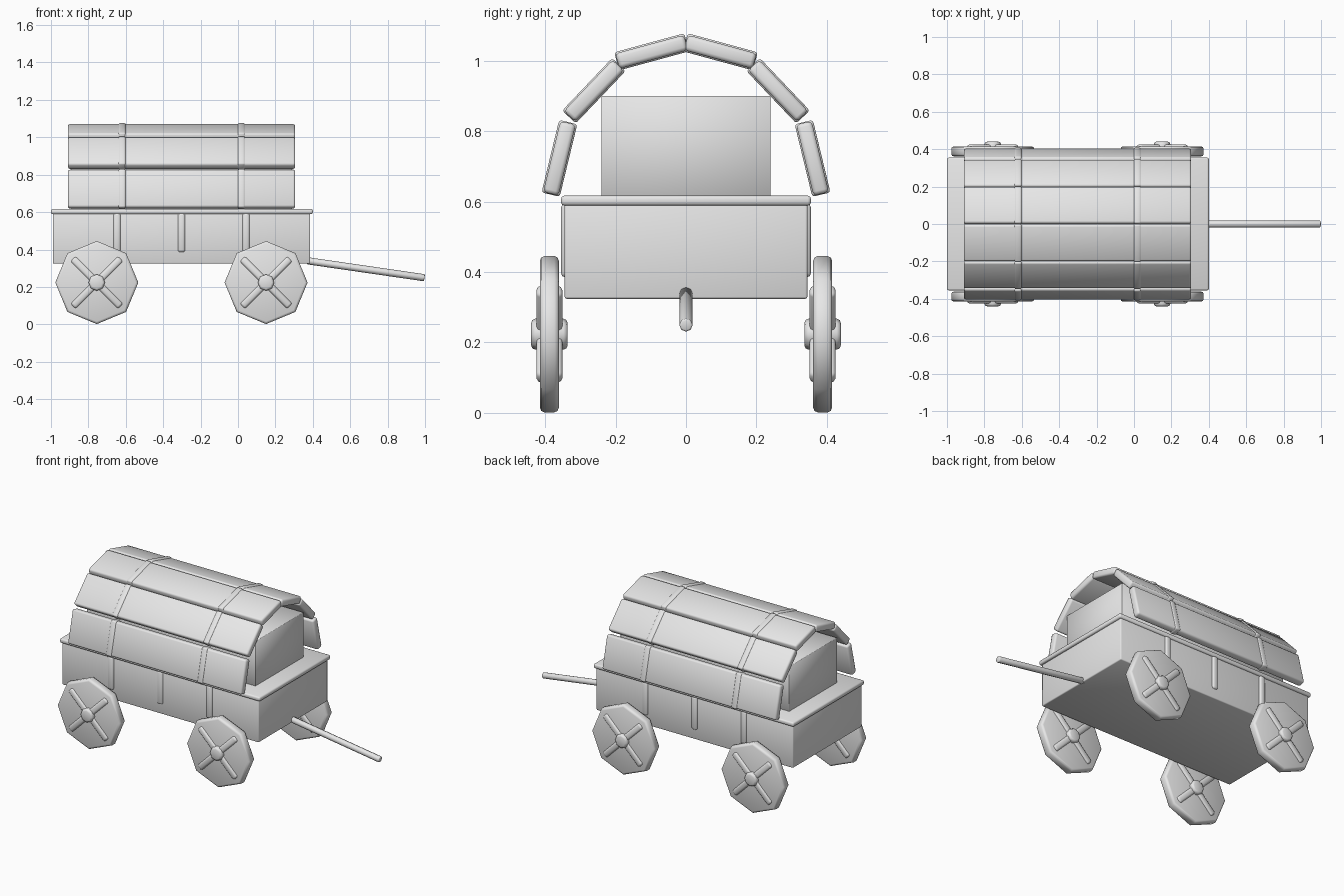
import bpy
import bmesh
import math
from mathutils import Matrix, Vector

cube = bpy.data.objects.get("Cube")
if cube:
    bpy.data.objects.remove(cube, do_unlink=True)

GREY = (0.8, 0.8, 0.8, 1.0)
grey = bpy.data.materials.new("plain_grey")
grey.use_nodes = True
grey.diffuse_color = GREY
grey.node_tree.nodes["Principled BSDF"].inputs["Base Color"].default_value = GREY


def finish(name, bm, matrix, bevel, segments):
    """Round the hard edges, place the part and shade it."""
    if bevel:
        hard = [e for e in bm.edges if e.calc_face_angle(0) > math.radians(60)]
        bmesh.ops.bevel(bm, geom=hard, offset=bevel, segments=segments,
                        profile=0.5, affect='EDGES', clamp_overlap=True)
    bm.transform(matrix)
    bmesh.ops.recalc_face_normals(bm, faces=bm.faces)
    mesh = bpy.data.meshes.new(name)
    bm.to_mesh(mesh)
    bm.free()
    mesh.materials.append(grey)
    obj = bpy.data.objects.new(name, mesh)
    bpy.context.collection.objects.link(obj)
    bpy.ops.object.select_all(action='DESELECT')
    obj.select_set(True)
    bpy.context.view_layer.objects.active = obj
    bpy.ops.object.shade_smooth_by_angle(angle=math.radians(50))
    return obj


def box(name, centre, size, rotation=None, bevel=0.01, segments=2):
    bm = bmesh.new()
    bmesh.ops.create_cube(bm, size=1)
    bm.transform(Matrix.Diagonal((*size, 1)))
    matrix = Matrix.Translation(centre) @ (rotation or Matrix())
    return finish(name, bm, matrix, bevel, segments)


def rod(name, start, end, radius, sides=8, bevel=0.01, segments=2):
    start, end = Vector(start), Vector(end)
    bm = bmesh.new()
    bmesh.ops.create_cone(bm, cap_ends=True, segments=sides, radius1=radius,
                          radius2=radius, depth=(end - start).length)
    turn = (end - start).to_track_quat('Z', 'Y').to_matrix().to_4x4()
    return finish(name, bm, Matrix.Translation((start + end) / 2) @ turn, bevel, segments)


# Wagon bed, its rim board and the load inside the cover
box("wagon_bed", (-0.302, 0, 0.462), (1.376, 0.69, 0.276), bevel=0.006)
box("rim_board", (-0.3, 0, 0.603), (1.4, 0.71, 0.028), bevel=0.009)
box("cargo_box", (-0.3, 0, 0.755), (1.18, 0.48, 0.29), bevel=0.002, segments=1)

# Pulling shaft
rod("pull_shaft", (0.37, 0, 0.34), (0.997, 0, 0.249), 0.019, bevel=0.005)

# Cover panels with two hoops, drawn as arch segments from eave to ridge
arch = [((0.384, 0.622), (0.335, 0.824)),
        ((0.331, 0.842), (0.192, 0.988)),
        ((0.195, 0.999), (0.0, 1.052))]
for side, label in ((1, "back"), (-1, "front")):
    for level, (low, high) in zip(("lower", "middle", "upper"), arch):
        a = Vector((0, side * low[0], low[1]))
        b = Vector((0, side * high[0], high[1]))
        run = b - a
        tilt = Matrix.Rotation(math.atan2(run.z, run.y), 4, 'X')
        mid = (a + b) / 2
        box(f"{label}_{level}_cover_panel", (-0.302, mid.y, mid.z),
            (1.216, run.length, 0.045), tilt, 0.011)
        for x, end in ((-0.62, "rear"), (0.018, "fore")):
            box(f"{label}_{level}_{end}_hoop", (x, mid.y, mid.z),
                (0.038, run.length + 0.004, 0.053), tilt, 0.008)

    # Upright stakes on the bed sides
    for i, x in enumerate((-0.647, -0.302, 0.043)):
        box(f"{label}_stake_{i + 1}", (x, side * 0.335, 0.49),
            (0.04, 0.04, 0.21), bevel=0.012)

    # Eight-sided wheels with crossed spokes and a hub
    for x, end in ((-0.755, "rear"), (0.15, "fore")):
        y, z = side * 0.388, 0.2235
        rod(f"{label}_{end}_wheel", (x, y - 0.027, z), (x, y + 0.027, z),
            0.222, bevel=0.013)
        rod(f"{label}_{end}_hub", (x, y - 0.052, z), (x, y + 0.052, z),
            0.044, bevel=0.012)
        for angle in (45, -45):
            box(f"{label}_{end}_spoke", (x, y, z), (0.36, 0.074, 0.04),
                Matrix.Rotation(math.radians(angle), 4, 'Y'), 0.012)
